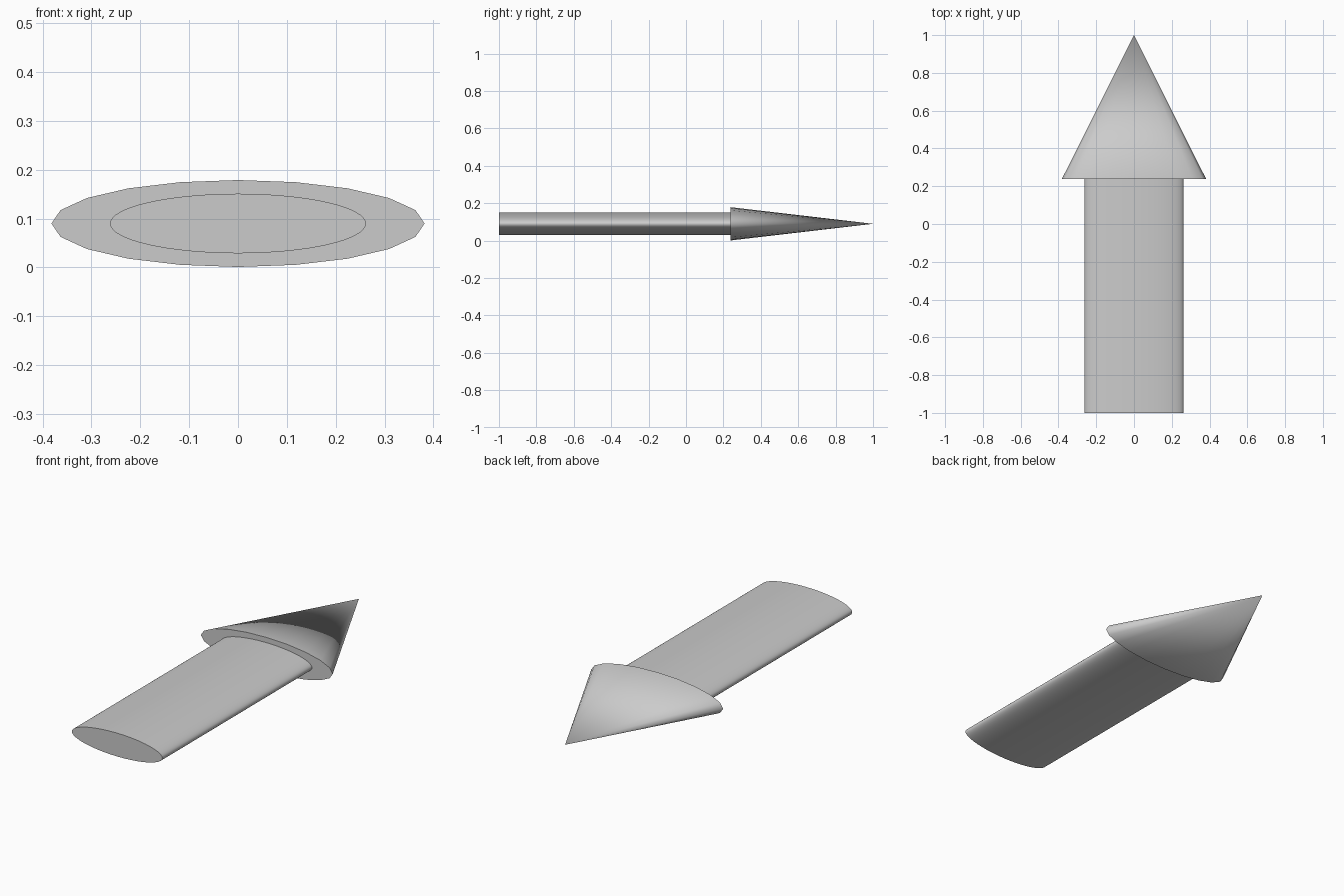
import bpy
from math import radians

if "Cube" in bpy.data.objects:
    bpy.data.objects.remove(bpy.data.objects["Cube"])

Z_MID = 0.09


def tapered(name, sides, r_start, r_end, y0, y1, flatten):
    """Cone or cylinder lying along +y, squashed in height to an oval."""
    bpy.ops.mesh.primitive_cone_add(
        vertices=sides, radius1=r_start, radius2=r_end, depth=y1 - y0,
        rotation=(radians(-90), 0, 0))
    ob = bpy.context.object
    ob.name = name
    bpy.ops.object.transform_apply(location=False, rotation=True, scale=False)
    ob.scale.z = flatten
    ob.location = (0, (y0 + y1) / 2, Z_MID)
    bpy.ops.object.transform_apply(location=True, rotation=False, scale=True)
    bpy.ops.object.shade_smooth_by_angle(angle=radians(75))
    return ob


# Flattened oval shaft
tapered("arrow_shaft", 64, 0.262, 0.262, -1.0, 0.238, 0.061 / 0.262)

# Flattened 20-sided pointed head
tapered("arrow_head", 20, 0.382, 0.0, 0.238, 1.0, 0.089 / 0.382)
